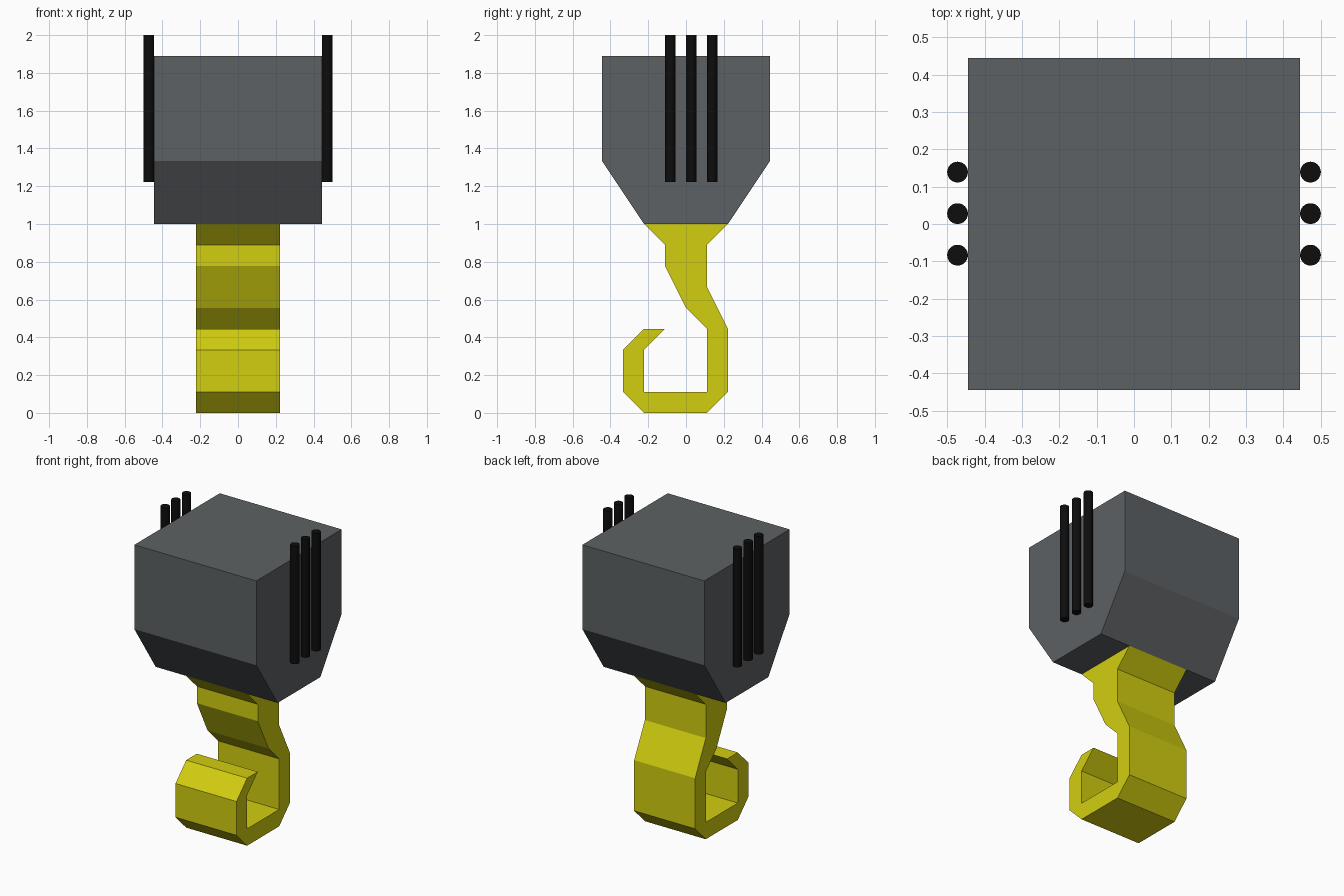
import bpy, bmesh

if "Cube" in bpy.data.objects:
    bpy.data.objects.remove(bpy.data.objects["Cube"])

U = 1 / 9  # modelling grid unit


def material(name, rgb):
    m = bpy.data.materials.new(name)
    m.diffuse_color = (*rgb, 1)
    m.use_nodes = True
    m.node_tree.nodes["Principled BSDF"].inputs["Base Color"].default_value = m.diffuse_color
    return m


grey = material("steel grey", (0.11, 0.12, 0.126))
yellow = material("safety yellow", (0.65, 0.62, 0.005))
black = material("cable black", (0.004, 0.004, 0.004))


def extrude_profile(name, points, half_width, mat):
    """Extrude a (y, z) outline, in grid units, symmetrically along x."""
    bm = bmesh.new()
    face = bm.faces.new([bm.verts.new((-half_width * U, y * U, z * U)) for y, z in points])
    new = bmesh.ops.extrude_face_region(bm, geom=[face])["geom"]
    moved = [v for v in new if isinstance(v, bmesh.types.BMVert)]
    bmesh.ops.translate(bm, verts=moved, vec=(2 * half_width * U, 0, 0))
    bmesh.ops.recalc_face_normals(bm, faces=bm.faces)
    mesh = bpy.data.meshes.new(name)
    bm.to_mesh(mesh)
    bm.free()
    mesh.materials.append(mat)
    obj = bpy.data.objects.new(name, mesh)
    bpy.context.collection.objects.link(obj)
    return obj


# Pulley block with tapered underside
extrude_profile("pulley_block",
                [(-4, 17), (-4, 12), (-2, 9), (2, 9), (4, 12), (4, 17)], 4, grey)

# Hook: inner edge down to the tip, then back up the outer edge
extrude_profile("hook", [
    (-2, 9), (-1, 8), (-1, 7), (0, 5), (1, 4), (1, 1), (-2, 1), (-2, 3), (-1, 4),
    (-2, 4), (-3, 3), (-3, 1), (-2, 0), (1, 0), (2, 1), (2, 4), (1, 6), (1, 8), (2, 9),
], 2, yellow)

# Three cables against each side of the block
for side, label in ((-1, "left"), (1, "right")):
    for i in range(3):
        bpy.ops.mesh.primitive_cylinder_add(
            vertices=32, radius=U / 4, depth=7 * U,
            location=(side * 4.25 * U, (i - 0.75) * U, 14.5 * U))
        cable = bpy.context.object
        cable.name = f"cable_{label}_{i + 1}"
        cable.data.materials.append(black)
        bpy.ops.object.shade_smooth_by_angle()
